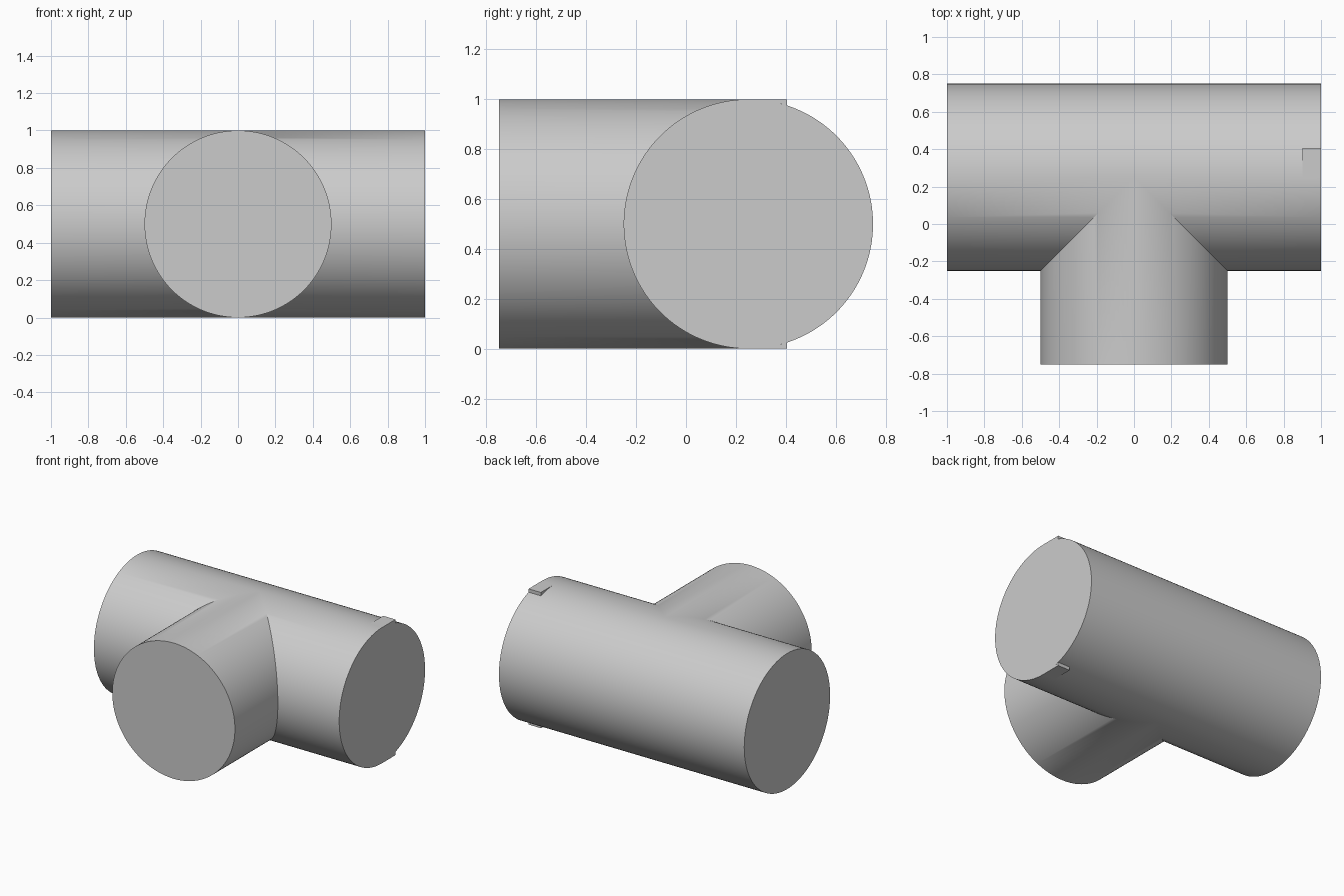
import bpy, bmesh, math

if "Cube" in bpy.data.objects:
    bpy.data.objects.remove(bpy.data.objects["Cube"])

R = 0.5          # pipe radius
CY, CZ = 0.25, 0.5   # run axis position
STEPS = 64       # steps per half circle

grey = bpy.data.materials.new("plain grey")
grey.diffuse_color = (0.6, 0.6, 0.6, 1)
grey.use_nodes = True
grey.node_tree.nodes["Principled BSDF"].inputs["Base Color"].default_value = grey.diffuse_color


def finish(bm, name):
    bmesh.ops.remove_doubles(bm, verts=bm.verts, dist=1e-5)
    bmesh.ops.holes_fill(bm, edges=[e for e in bm.edges if e.is_boundary], sides=0)
    bmesh.ops.recalc_face_normals(bm, faces=bm.faces)
    mesh = bpy.data.meshes.new(name)
    bm.to_mesh(mesh)
    bm.free()
    mesh.materials.append(grey)
    ob = bpy.data.objects.new(name, mesh)
    bpy.context.collection.objects.link(ob)
    bpy.ops.object.select_all(action='DESELECT')
    ob.select_set(True)
    bpy.context.view_layer.objects.active = ob
    bpy.ops.object.shade_smooth_by_angle(angle=math.radians(30))
    return ob


def strip(bm, start, end):
    """Surface between two matching rows of points."""
    a = [bm.verts.new(p) for p in start]
    b = [bm.verts.new(p) for p in end]
    for i in range(len(a) - 1):
        bm.faces.new((a[i], a[i + 1], b[i + 1], b[i]))


# Tee body: run along x and branch towards -y, meeting on mitre curves
bm = bmesh.new()
half = []
for i in range(STEPS + 1):
    t = math.pi * (i / STEPS - 0.5)
    u = R * math.cos(t) if 0 < i < STEPS else 0.0
    half.append((u, CZ + R * math.sin(t)))
for s in (-1, 1):
    mitre = [(s * u, CY - u, z) for u, z in half]
    strip(bm, [(s, CY - u, z) for u, z in half], mitre)            # run, front half
    strip(bm, mitre, [(s * u, -0.75, z) for u, z in half])         # branch half
    strip(bm, [(s, CY + u, z) for u, z in half],
          [(0, CY + u, z) for u, z in half])                       # run, back half
finish(bm, "tee_body")

# Square keys at the right end, above and below the run
KEY_W = 0.155
for name, s in (("top_key", 1), ("bottom_key", -1)):
    arc = [KEY_W * i / 8 for i in range(9)]
    profile = [(CY + d, CZ + s * math.sqrt(R * R - d * d)) for d in arc]
    profile.append((CY + KEY_W, CZ + s * R))
    loop = profile + profile[:1]
    bm = bmesh.new()
    strip(bm, [(0.9, y, z) for y, z in loop], [(1.0, y, z) for y, z in loop])
    finish(bm, name)
